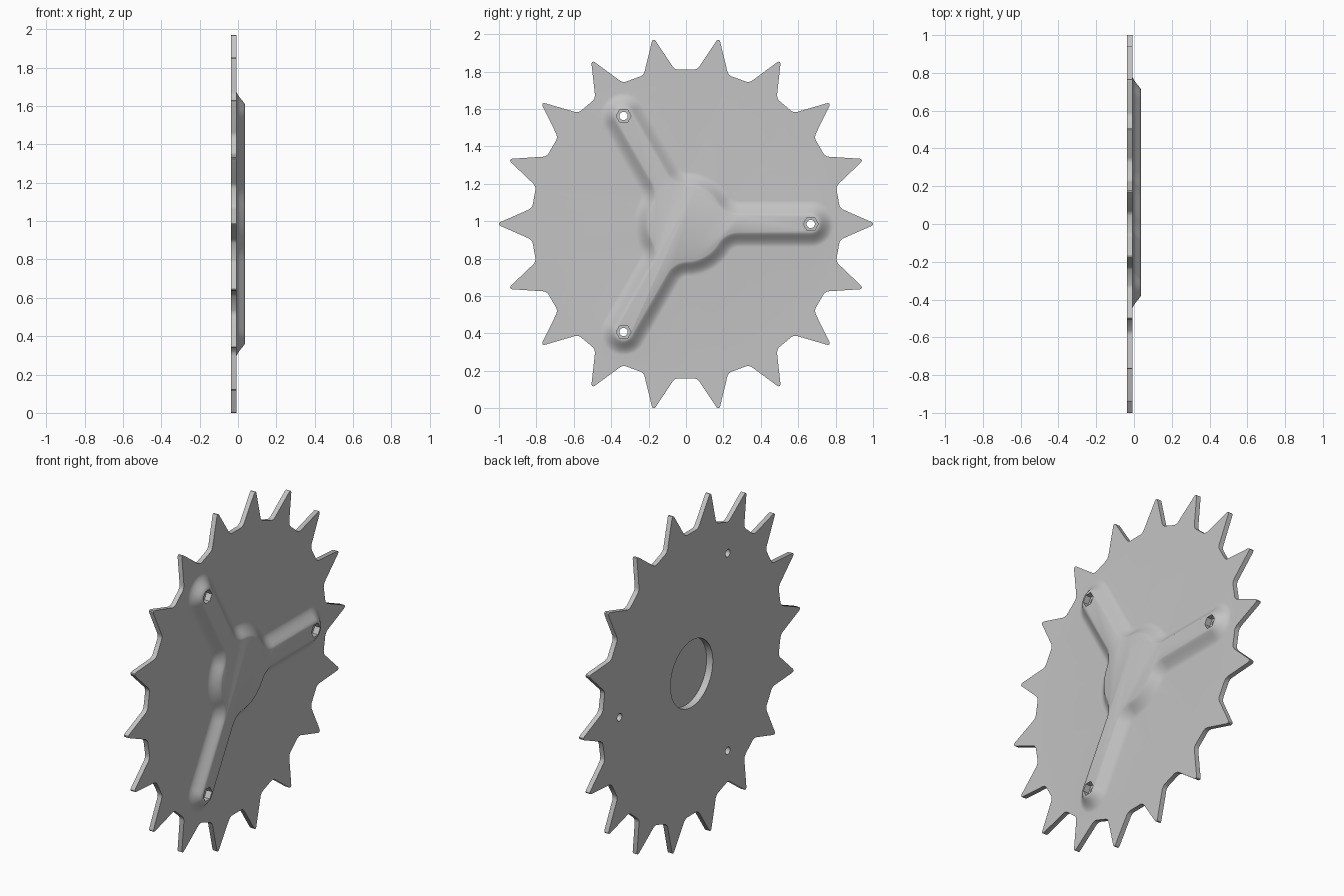
import bpy, bmesh
from math import sin, cos, radians, pi, sqrt, atan2, tau

if "Cube" in bpy.data.objects:
    bpy.data.objects.remove(bpy.data.objects["Cube"], do_unlink=True)

CENTRE_Z = 0.985
BACK, FRONT, TOP = -0.037, -0.009, 0.037   # plate and boss levels along x
HUB_R, ARM_W, FILLET_R, BOLT_R = 0.2, 0.044, 0.13, 0.667
SLOPE = 0.08                               # width of the pressed slope
TEETH, ARMS = 18, 3

steel = bpy.data.materials.new("grey_steel")
steel.use_nodes = True
steel.diffuse_color = (0.55, 0.55, 0.55, 1)
steel.node_tree.nodes["Principled BSDF"].inputs["Base Color"].default_value = (0.55, 0.55, 0.55, 1)


def arc(cu, cv, r, a0, a1, n):
    return [(cu + r * cos(a0 + (a1 - a0) * i / n),
             cv + r * sin(a0 + (a1 - a0) * i / n)) for i in range(n + 1)]


def turn(points, a):
    return [(u * cos(a) - v * sin(a), u * sin(a) + v * cos(a)) for u, v in points]


def tooth_outline():
    # half a tooth as (radius, degrees from the tooth axis)
    half = [(1.0, 0.2), (0.994, 0.55), (0.842, 5.3), (0.831, 6.1), (0.826, 7.0)]
    polar = [(r, -a) for r, a in reversed(half)] + half
    tooth = [(r * cos(radians(a)), r * sin(radians(a))) for r, a in polar]
    return [p for i in range(TEETH) for p in turn(tooth, tau * i / TEETH)]


def boss_outline(d):
    # hub with three arms, offset outward by d
    cu, cv = sqrt((HUB_R + FILLET_R) ** 2 - (ARM_W + FILLET_R) ** 2), ARM_W + FILLET_R
    phi = atan2(cv, cu)
    half = arc(0, 0, HUB_R + d, pi / ARMS, phi, 8)
    half += arc(cu, cv, FILLET_R - d, phi + pi, 1.5 * pi, 8)[1:]
    half += arc(BOLT_R, 0, ARM_W + d, pi / 2, 0, 10)
    arm = [(u, -v) for u, v in half] + half[-2:0:-1]
    return [p for i in range(ARMS) for p in turn(arm, tau * i / ARMS)]


def add_ring(bm, points, x):
    return [bm.verts.new((x, u, v + CENTRE_Z)) for u, v in points]


def bridge(bm, a, b):
    for i in range(len(a)):
        j = (i + 1) % len(a)
        bm.faces.new((a[i], a[j], b[j], b[i]))


def ring_edges(bm, ring):
    return [bm.edges.get((ring[i - 1], ring[i])) for i in range(len(ring))]


def finish(bm, name):
    bmesh.ops.recalc_face_normals(bm, faces=bm.faces)
    mesh = bpy.data.meshes.new(name)
    bm.to_mesh(mesh)
    bm.free()
    mesh.materials.append(steel)
    obj = bpy.data.objects.new(name, mesh)
    bpy.context.collection.objects.link(obj)
    return obj


def prism(name, u, v, r, n, x0, x1):
    bm = bmesh.new()
    points = arc(u, v, r, 0, tau, n)[:-1]
    a, b = add_ring(bm, points, x0), add_ring(bm, points, x1)
    bridge(bm, a, b)
    bm.faces.new(a)
    bm.faces.new(b)
    return finish(bm, name)


# toothed plate with the raised three-armed boss
bm = bmesh.new()
outline = tooth_outline()
back, rim = add_ring(bm, outline, BACK), add_ring(bm, outline, FRONT)
bridge(bm, back, rim)
bm.faces.new(back)
STEPS = 12
rings = []
for i in range(STEPS + 1):
    t = i / STEPS
    s = t ** 0.75
    fall = s * s * (3 - 2 * s)
    rings.append(add_ring(bm, boss_outline(SLOPE * t), TOP + (FRONT - TOP) * fall))
for a, b in zip(rings, rings[1:]):
    bridge(bm, a, b)
bm.faces.new(rings[0])
bmesh.ops.triangle_fill(bm, use_beauty=True,
                        edges=ring_edges(bm, rim) + ring_edges(bm, rings[-1]))
sprocket = finish(bm, "sprocket_plate")

# hub recess at the back, bolt holes and hexagonal nut pockets
cutters = [prism("hub_recess_cutter", 0, 0, 0.195, 64, BACK - 0.05, 0.003)]
for i in range(ARMS):
    (u, v), = turn([(BOLT_R, 0)], tau * i / ARMS)
    cutters.append(prism("nut_pocket_cutter", u, v, 0.04, 6, 0.002, TOP + 0.05))
    cutters.append(prism("bolt_hole_cutter", u, v, 0.022, 24, BACK - 0.05, TOP + 0.05))

bpy.ops.object.select_all(action='DESELECT')
bpy.context.view_layer.objects.active = sprocket
sprocket.select_set(True)
for cutter in cutters:
    cutter.hide_render = True
    mod = sprocket.modifiers.new("cut", 'BOOLEAN')
    mod.operation = 'DIFFERENCE'
    mod.solver = 'EXACT'
    mod.object = cutter
    bpy.ops.object.modifier_apply(modifier=mod.name)
    bpy.data.objects.remove(cutter, do_unlink=True)

bpy.ops.object.shade_smooth_by_angle(angle=radians(35))
